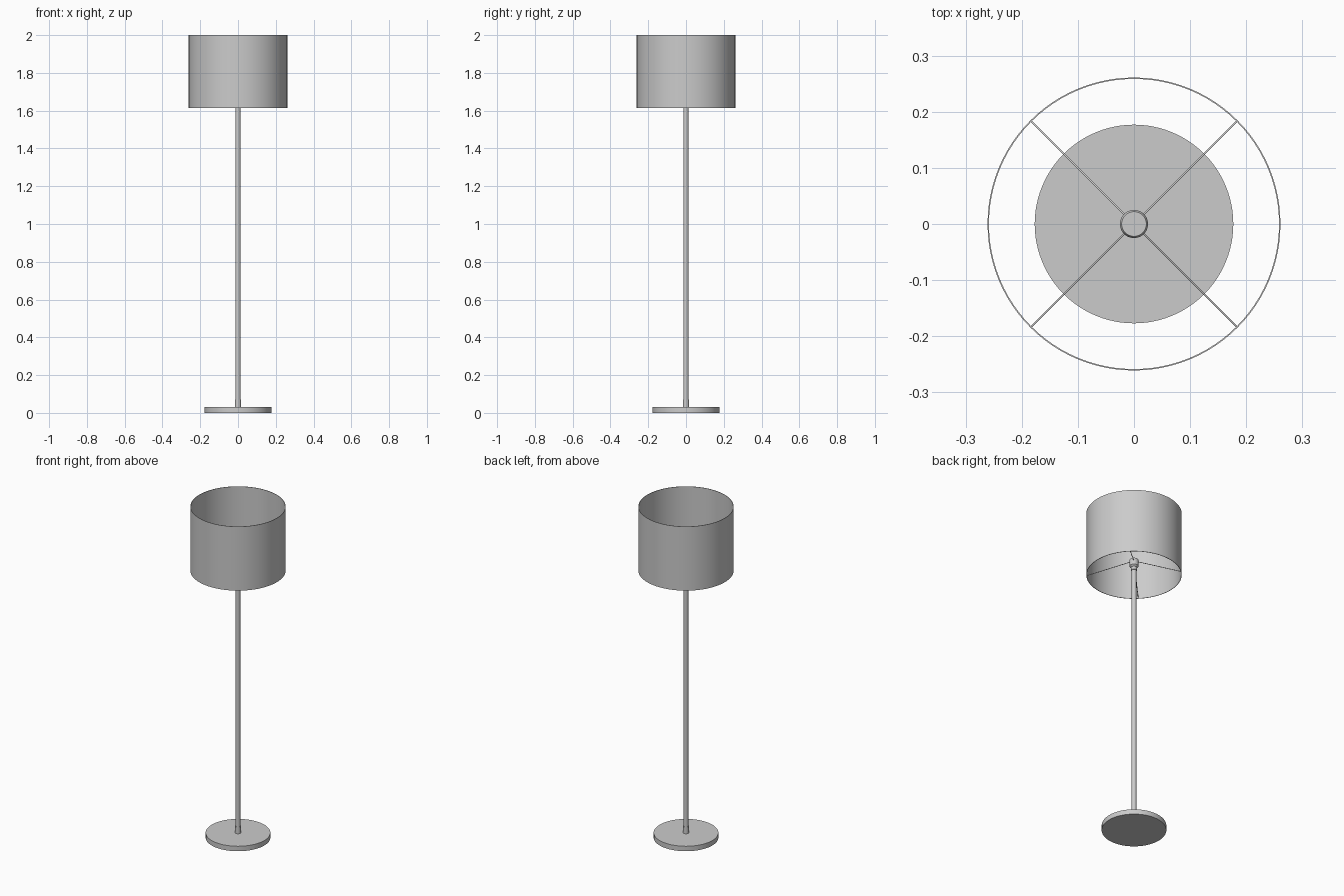
import bpy
import math
from mathutils import Vector

cube = bpy.data.objects.get("Cube")
if cube:
    bpy.data.objects.remove(cube, do_unlink=True)

GREY = (0.6, 0.6, 0.6, 1.0)
grey = bpy.data.materials.new("plain grey")
grey.use_nodes = True
grey.diffuse_color = GREY
grey.node_tree.nodes["Principled BSDF"].inputs["Base Color"].default_value = GREY


def finish(obj, name):
    obj.name = name
    obj.data.materials.append(grey)
    bpy.ops.object.select_all(action="DESELECT")
    obj.select_set(True)
    bpy.context.view_layer.objects.active = obj
    bpy.ops.object.shade_smooth_by_angle(angle=math.radians(35))
    return obj


def lathe(name, profile, segments=64, closed=False):
    """Revolve (radius, height) points about z, capping the ends unless closed."""
    verts, faces = [], []
    for r, z in profile:
        for i in range(segments):
            a = math.tau * i / segments
            verts.append((r * math.cos(a), r * math.sin(a), z))
    rows = len(profile)
    for k in range(rows if closed else rows - 1):
        lo, hi = k * segments, (k + 1) % rows * segments
        for i in range(segments):
            j = (i + 1) % segments
            faces.append((lo + i, lo + j, hi + j, hi + i))
    if not closed:
        faces.append(tuple(reversed(range(segments))))
        faces.append(tuple(range((rows - 1) * segments, rows * segments)))
    mesh = bpy.data.meshes.new(name)
    mesh.from_pydata(verts, [], faces)
    obj = bpy.data.objects.new(name, mesh)
    bpy.context.collection.objects.link(obj)
    return finish(obj, name)


def rod(name, start, end, radius):
    start, end = Vector(start), Vector(end)
    axis = end - start
    bpy.ops.mesh.primitive_cylinder_add(
        vertices=12, radius=radius, depth=axis.length, location=(start + end) / 2,
        rotation=axis.to_track_quat("Z", "Y").to_euler())
    return finish(bpy.context.object, name)


# Stand: weighted disc, collar and pole
lathe("base", [(0.177, 0), (0.177, 0.03)], 96)
lathe("base_collar", [(0.016, 0.03), (0.016, 0.07)], 32)
lathe("pole", [(0.013, 0.03), (0.013, 1.66)], 32)

# Lamp holder on top of the pole
lathe("lamp_holder", [(0.016, 1.642), (0.016, 1.66), (0.025, 1.668),
                      (0.025, 1.705), (0.022, 1.71)], 48)

# Open drum shade with a thin wall
lathe("shade", [(0.261, 1.613), (0.261, 2.0), (0.2585, 2.0), (0.2585, 1.613)],
      96, closed=True)

# Four sloping spokes carrying the shade
for n in range(4):
    a = math.radians(45 + 90 * n)
    c, s = math.cos(a), math.sin(a)
    rod(f"shade_spoke_{n + 1}", (0.023 * c, 0.023 * s, 1.695),
        (0.26 * c, 0.26 * s, 1.622), 0.0018)
